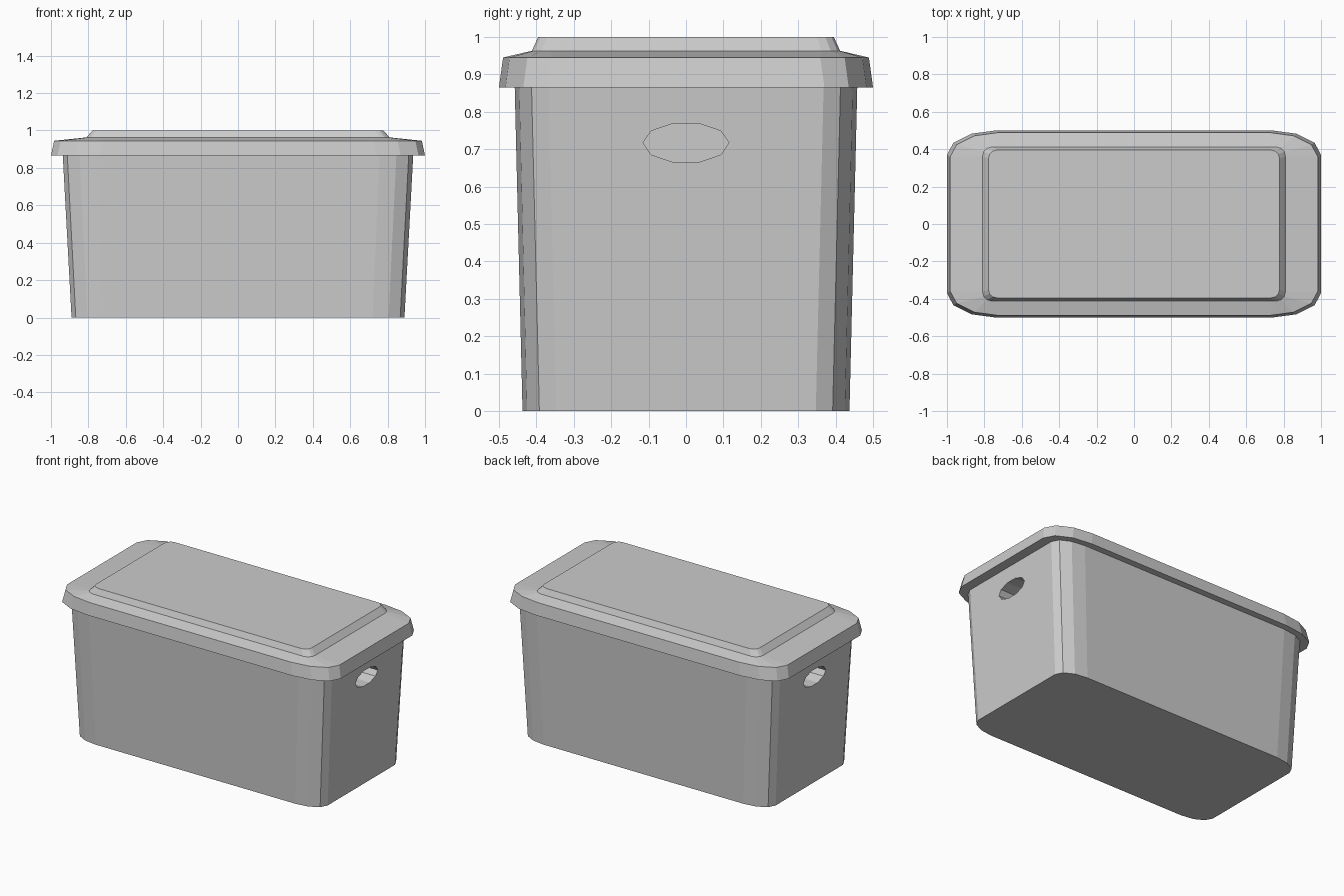
import bpy, bmesh
from math import cos, sin, pi, radians
from mathutils import Matrix

cube = bpy.data.objects.get("Cube")
if cube:
    bpy.data.objects.remove(cube, do_unlink=True)

# One plain grey plastic
plastic = bpy.data.materials.new("grey_plastic")
plastic.use_nodes = True
grey = (0.6, 0.6, 0.6, 1)
plastic.diffuse_color = grey
plastic.node_tree.nodes["Principled BSDF"].inputs["Base Color"].default_value = grey


def rounded_outline(hx, hy, rx, ry, steps=3):
    """Rectangle with elliptical faceted corners, anticlockwise."""
    points = []
    for quarter, (sx, sy) in enumerate([(1, 1), (-1, 1), (-1, -1), (1, -1)]):
        for i in range(steps + 1):
            a = pi / 2 * (quarter + i / steps)
            points.append((sx * (hx - rx) + rx * cos(a), sy * (hy - ry) + ry * sin(a)))
    return points


def make_object(name, bm):
    mesh = bpy.data.meshes.new(name)
    bmesh.ops.recalc_face_normals(bm, faces=bm.faces)
    bm.to_mesh(mesh)
    bm.free()
    mesh.materials.append(plastic)
    obj = bpy.data.objects.new(name, mesh)
    bpy.context.collection.objects.link(obj)
    return obj


def loft(name, sections):
    """Capped skin through (z, half x, half y, corner x, corner y) sections."""
    bm = bmesh.new()
    rings = [[bm.verts.new((x, y, z)) for x, y in rounded_outline(*size)]
             for z, *size in sections]
    for low, high in zip(rings, rings[1:]):
        for i in range(len(low)):
            j = (i + 1) % len(low)
            bm.faces.new((low[i], low[j], high[j], high[i]))
    bm.faces.new(rings[0][::-1])
    bm.faces.new(rings[-1])
    return make_object(name, bm)


# Tapered box
box = loft("box_body", [
    (0, 0.89, 0.437, 0.17, 0.09),
    (0.87, 0.937, 0.458, 0.18, 0.09),
])

# Lid with sloped skirt and raised centre panel
loft("lid", [
    (0.865, 1.0, 0.5, 0.26, 0.13),
    (0.945, 0.983, 0.489, 0.26, 0.13),
    (0.963, 0.81, 0.412, 0.05, 0.05),
    (1.0, 0.778, 0.395, 0.045, 0.045),
])

# Oval hand grips recessed into both ends
for side, sign in (("left", 1), ("right", -1)):
    bm = bmesh.new()
    bmesh.ops.create_cone(bm, cap_ends=True, segments=10, radius1=1, radius2=1, depth=0.24)
    turn = Matrix.Rotation(radians(90), 4, 'Y')
    first = min(bm.verts, key=lambda v: abs(v.co.y))
    # The decagon's points must lie on the long horizontal axis
    spin = Matrix.Rotation(radians(90) if abs(first.co.y) < 0.01 else 0, 4, 'Z')
    scale = Matrix.Diagonal((1, 0.115, 0.054, 1))
    place = Matrix.Translation((sign * 0.94, 0, 0.717))
    bmesh.ops.transform(bm, matrix=place @ scale @ turn @ spin, verts=bm.verts)
    cutter = make_object(side + "_grip_cutter", bm)
    cutter.hide_render = True
    cutter.hide_viewport = True
    cut = box.modifiers.new(side + "_grip", 'BOOLEAN')
    cut.operation = 'DIFFERENCE'
    cut.solver = 'EXACT'
    cut.object = cutter
